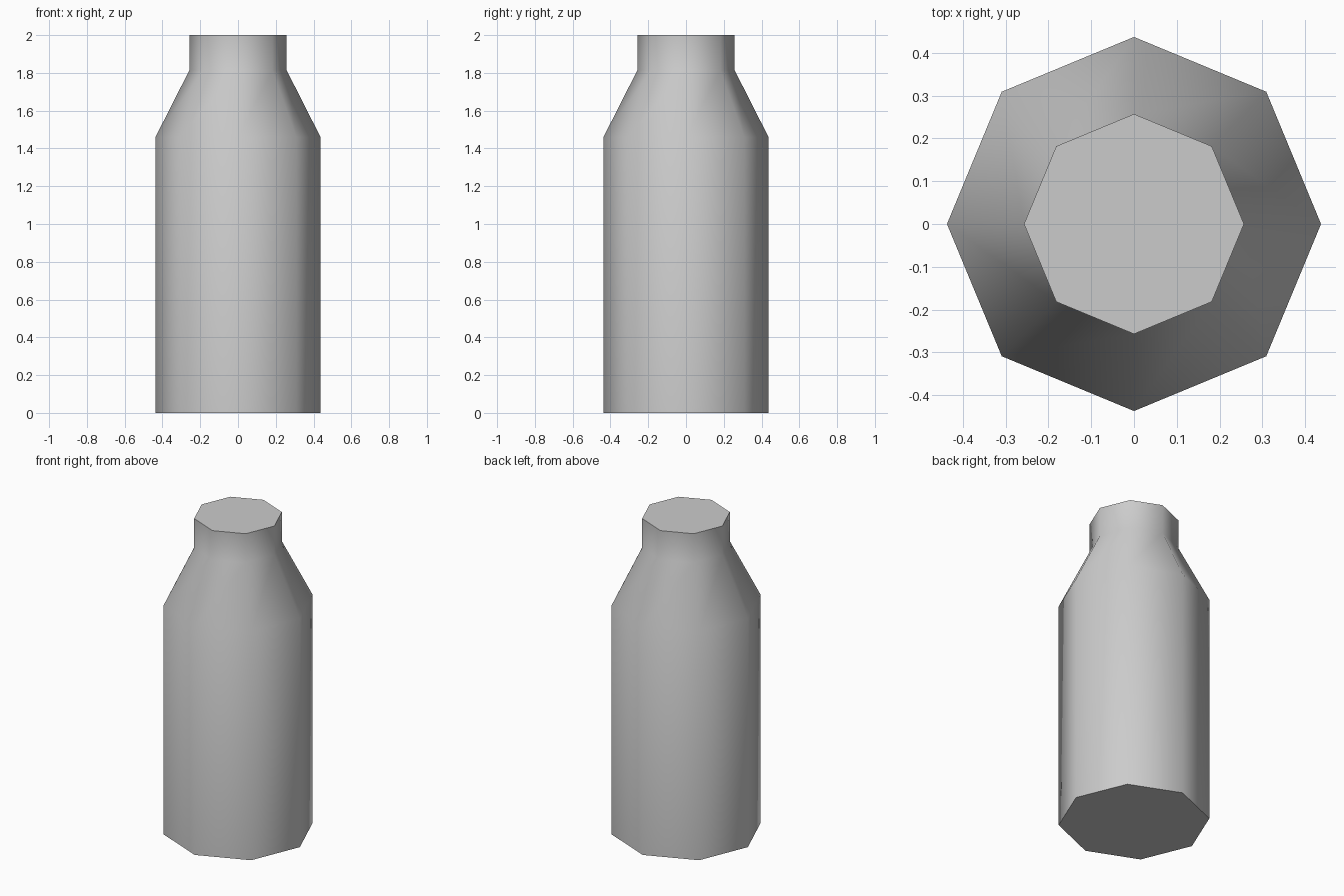
import bpy, bmesh, math

cube = bpy.data.objects.get("Cube")
if cube:
    bpy.data.objects.remove(cube, do_unlink=True)

# Single grey finish
grey = bpy.data.materials.new("light_grey")
grey.use_nodes = True
colour = (0.6, 0.6, 0.6, 1)
grey.diffuse_color = colour
grey.node_tree.nodes["Principled BSDF"].inputs["Base Color"].default_value = colour

SIDES = 8
# Radius and height: base, shoulder, neck, rim
PROFILE = [(0.437, 0), (0.437, 1.46), (0.257, 1.815), (0.257, 2)]


def ring(bm, radius, z):
    angles = [math.tau * i / SIDES for i in range(SIDES)]
    return [bm.verts.new((radius * math.cos(a), radius * math.sin(a), z)) for a in angles]


# Eight-sided bottle: smooth walls and flat caps
bm = bmesh.new()
rings = [ring(bm, r, z) for r, z in PROFILE]
for low, high in zip(rings, rings[1:]):
    for i in range(SIDES):
        j = (i + 1) % SIDES
        bm.faces.new((low[i], low[j], high[j], high[i]))
bm.faces.new(rings[0][::-1])
bm.faces.new(rings[-1])

mesh = bpy.data.meshes.new("bottle")
bm.to_mesh(mesh)
bm.free()
mesh.materials.append(grey)
bottle = bpy.data.objects.new("bottle", mesh)
bpy.context.collection.objects.link(bottle)

# Smooth around the sides while keeping both rims sharp
bpy.ops.object.select_all(action="DESELECT")
bottle.select_set(True)
bpy.context.view_layer.objects.active = bottle
bpy.ops.object.shade_smooth_by_angle(angle=math.radians(60))
